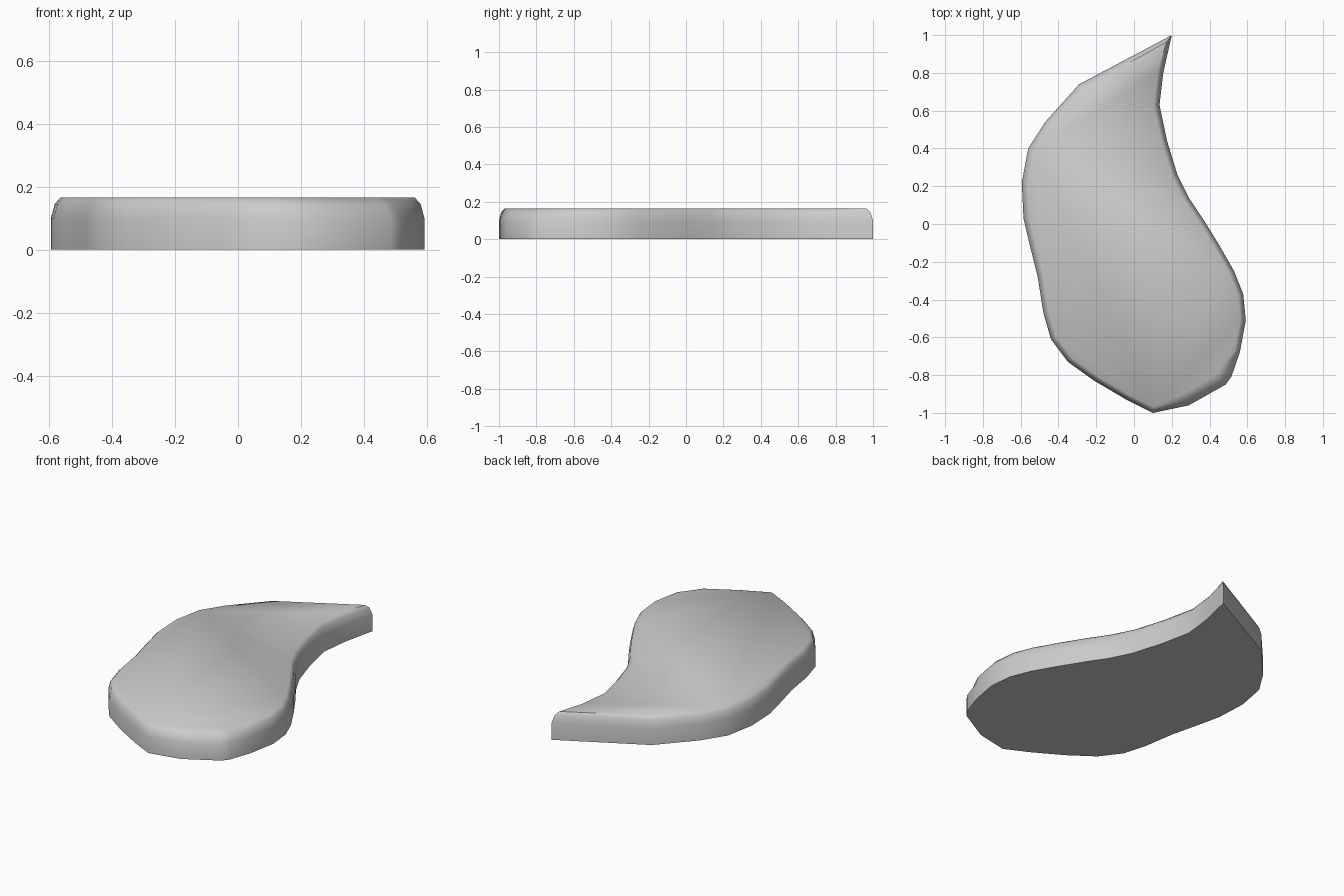
import bpy, bmesh, math
from mathutils import Vector

if "Cube" in bpy.data.objects:
    bpy.data.objects.remove(bpy.data.objects["Cube"])

# Teardrop outline seen from above, clockwise from the pointed tip
OUTLINE = [Vector(p) for p in [
    (.20, 1.0), (.155, .80), (.135, .63), (.175, .44), (.23, .26), (.29, .14),
    (.37, .02), (.45, -.11), (.53, -.25), (.578, -.37), (.592, -.51),
    (.56, -.68), (.515, -.81), (.485, -.85), (.29, -.96), (.10, -1.0),
    (-.04, -.93), (-.21, -.83), (-.35, -.73), (-.44, -.61), (-.48, -.47),
    (-.51, -.28), (-.55, -.12), (-.585, .03), (-.594, .22), (-.56, .40),
    (-.47, .54), (-.29, .74)]]

# Edge profile: (inset, height)
PROFILE = [(0, 0), (0, .10), (.012, .145), (.03, .165)]


def inset_outline(points, amount):
    """Move the outline inward; the blunt front end is rounded more."""
    result = []
    for i, p in enumerate(points):
        a = (p - points[i - 1]).normalized()
        b = (points[(i + 1) % len(points)] - p).normalized()
        n = Vector((a.y + b.y, -a.x - b.x)).normalized()
        miter = min(1 / max(n.dot(Vector((a.y, -a.x))), .1), 1.5)
        soft = 2.4 if p.y < -.8 and p.x > .2 else 1
        result.append(p + n * amount * miter * soft)
    return result


# Slab with softened top edge
bm = bmesh.new()
rings = [[bm.verts.new((q.x, q.y, z)) for q in inset_outline(OUTLINE, d)]
         for d, z in PROFILE]
count = len(OUTLINE)
for low, high in zip(rings, rings[1:]):
    for i in range(count):
        j = (i + 1) % count
        bm.faces.new((low[i], low[j], high[j], high[i]))
bm.faces.new(rings[0])
bm.faces.new(rings[-1])
bmesh.ops.recalc_face_normals(bm, faces=bm.faces)
mesh = bpy.data.meshes.new("teardrop_slab")
bm.to_mesh(mesh)
bm.free()

slab = bpy.data.objects.new("teardrop_slab", mesh)
bpy.context.collection.objects.link(slab)
bpy.context.view_layer.objects.active = slab
slab.select_set(True)
bpy.ops.object.shade_smooth_by_angle(angle=math.radians(50))
